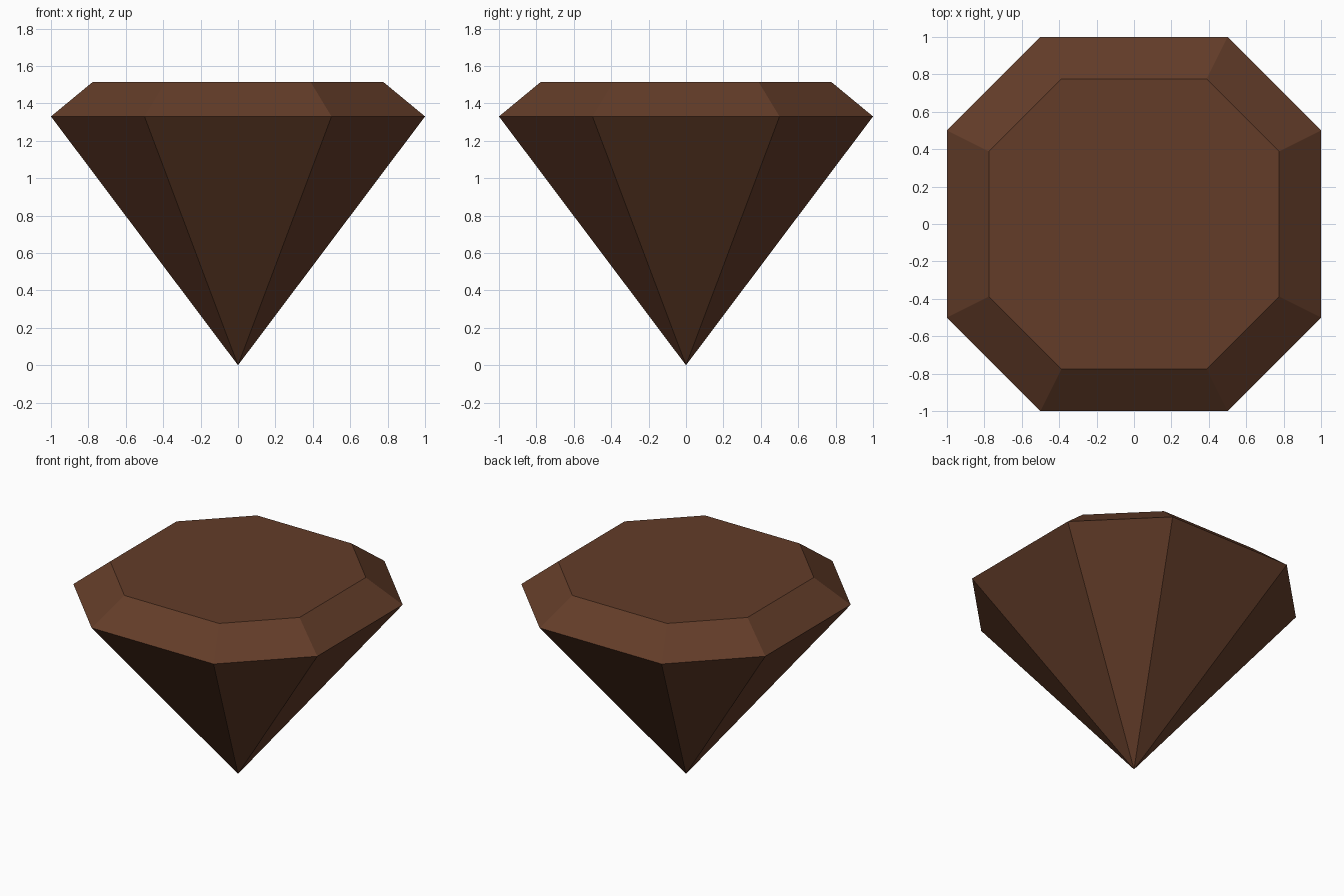
import bpy
import bmesh

if "Cube" in bpy.data.objects:
    bpy.data.objects.remove(bpy.data.objects["Cube"])

GIRDLE_Z, TABLE_Z, TABLE_SCALE = 1.33, 1.515, 0.776

# Octagonal outline: a square with its corners cut off, counter-clockwise
outline = []
x, y = 1.0, 0.5
for _ in range(4):
    outline += [(x, -y), (x, y)]
    x, y = 1.0, 0.5
outline = []
for c, s in ((1, 0), (0, 1), (-1, 0), (0, -1)):
    for side in (-0.5, 0.5):
        outline.append((c - s * side, s + c * side))

bm = bmesh.new()


def ring(scale, z):
    return [bm.verts.new((px * scale, py * scale, z)) for px, py in outline]


tip = bm.verts.new((0, 0, 0))
girdle = ring(1.0, GIRDLE_Z)
table = ring(TABLE_SCALE, TABLE_Z)

# Flat table, sloping crown facets and pointed lower facets
bm.faces.new(table)
for i in range(8):
    j = (i + 1) % 8
    bm.faces.new((girdle[i], girdle[j], table[j], table[i]))
    bm.faces.new((tip, girdle[j], girdle[i]))
bmesh.ops.recalc_face_normals(bm, faces=bm.faces)

mesh = bpy.data.meshes.new("cut_gem")
bm.to_mesh(mesh)
bm.free()

# Single brown colour
brown = bpy.data.materials.new("dark_brown")
brown.diffuse_color = (0.125, 0.046, 0.022, 1)
brown.use_nodes = True
brown.node_tree.nodes["Principled BSDF"].inputs["Base Color"].default_value = brown.diffuse_color
mesh.materials.append(brown)

gem = bpy.data.objects.new("cut_gem", mesh)
bpy.context.collection.objects.link(gem)
